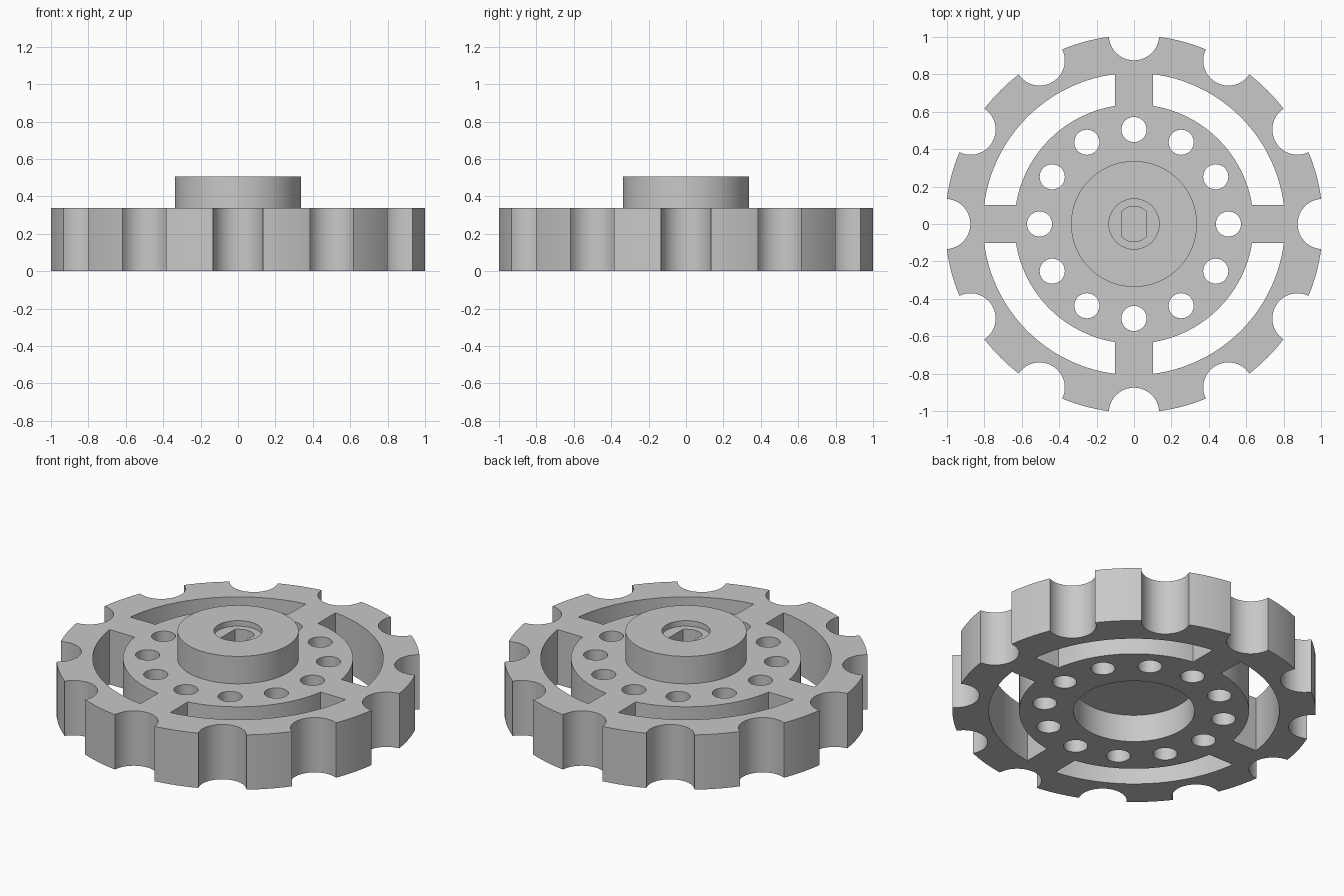
import bpy, bmesh
from math import sin, cos, asin, acos, pi, radians, sqrt

if "Cube" in bpy.data.objects:
    bpy.data.objects.remove(bpy.data.objects["Cube"], do_unlink=True)

U = 0.0673            # design unit
RIM = 15 * U          # outer radius
PLATE_TOP, HUB_TOP = 5 * U, 7.5 * U
RECESS_TOP = 2.5 * U

grey = bpy.data.materials.new("plain grey")
grey.use_nodes = True
grey.diffuse_color = (0.58, 0.58, 0.58, 1)
grey.node_tree.nodes["Principled BSDF"].inputs["Base Color"].default_value = (0.58, 0.58, 0.58, 1)


def arc(r, a0, a1, n, cx=0, cy=0):
    return [(cx + r * cos(a0 + (a1 - a0) * i / n), cy + r * sin(a0 + (a1 - a0) * i / n))
            for i in range(n + 1)]


def circle(r, n, cx=0, cy=0):
    return arc(r, 0, 2 * pi, n, cx, cy)[:-1]


def prism(bm, points, z0, z1):
    """Closed upright prism over a counter-clockwise outline."""
    low = [bm.verts.new((x, y, z0)) for x, y in points]
    high = [bm.verts.new((x, y, z1)) for x, y in points]
    bm.faces.new(low[::-1])
    bm.faces.new(high)
    for i in range(len(low)):
        j = (i + 1) % len(low)
        bm.faces.new((low[i], low[j], high[j], high[i]))


def make(name, prisms, helper=False):
    bm = bmesh.new()
    for p in prisms:
        prism(bm, *p)
    mesh = bpy.data.meshes.new(name)
    bm.to_mesh(mesh)
    bm.free()
    mesh.materials.append(grey)
    ob = bpy.data.objects.new(name, mesh)
    bpy.context.collection.objects.link(ob)
    ob.hide_render = helper
    return ob


# Toothed outline: rim arcs alternating with round notches centred on the rim
notch = 2 * U
half = 2 * asin(notch / (2 * RIM))
swing = acos(notch / (2 * RIM))
outline = []
for k in range(12):
    a = k * pi / 6
    outline += arc(notch, a + pi + swing, a + pi - swing, 20, RIM * cos(a), RIM * sin(a))
    outline += arc(RIM, a + half, a + pi / 6 - half, 8)[1:-1]
wheel = make("sprocket_wheel", [(outline, 0, PLATE_TOP)])

# Raised hub
hub = make("hub_helper", [(circle(5 * U, 96), PLATE_TOP - U, HUB_TOP)], True)

# Four curved slots, twelve round holes and the underside recess
cuts = [(circle(5 * U, 96), -U, RECESS_TOP)]
r_out, r_in, spoke = 12 * U, 9.5 * U, 1.5 * U
b_out, b_in = asin(spoke / r_out), asin(spoke / r_in)
for k in range(4):
    a = k * pi / 2
    slot = arc(r_out, a + b_out, a + pi / 2 - b_out, 28)
    slot += arc(r_in, a + pi / 2 - b_in, a + b_in, 28)
    cuts.append((slot, -U, PLATE_TOP + U))
for k in range(12):
    a = k * pi / 6
    cuts.append((circle(U, 32, 7.5 * U * cos(a), 7.5 * U * sin(a)), -U, PLATE_TOP + U))
openings = make("openings_helper", cuts, True)

# Shallow counterbore, then a blind shaft socket with two flats
counterbore = make("counterbore_helper", [(circle(2 * U, 48), HUB_TOP - 0.034, HUB_TOP + U)], True)
flat = acos(1 / 1.4)
socket_outline = (arc(1.4 * U, flat, pi - flat, 16) + arc(1.4 * U, pi + flat, 2 * pi - flat, 16))
socket = make("socket_helper", [(socket_outline, 3 * U, HUB_TOP + U)], True)

# Combine, keep the result as plain mesh and drop the helpers
helpers = [(hub, 'UNION'), (openings, 'DIFFERENCE'),
           (counterbore, 'DIFFERENCE'), (socket, 'DIFFERENCE')]
for ob, op in helpers:
    mod = wheel.modifiers.new(ob.name, 'BOOLEAN')
    mod.object, mod.operation, mod.solver = ob, op, 'EXACT'
bpy.context.view_layer.update()
result = bpy.data.meshes.new_from_object(wheel.evaluated_get(bpy.context.evaluated_depsgraph_get()))
wheel.modifiers.clear()
wheel.data = result
for ob, op in helpers:
    bpy.data.objects.remove(ob, do_unlink=True)

# Smooth curved walls, crisp rims
bpy.ops.object.select_all(action='DESELECT')
wheel.select_set(True)
bpy.context.view_layer.objects.active = wheel
bpy.ops.object.shade_smooth_by_angle(angle=radians(30))
